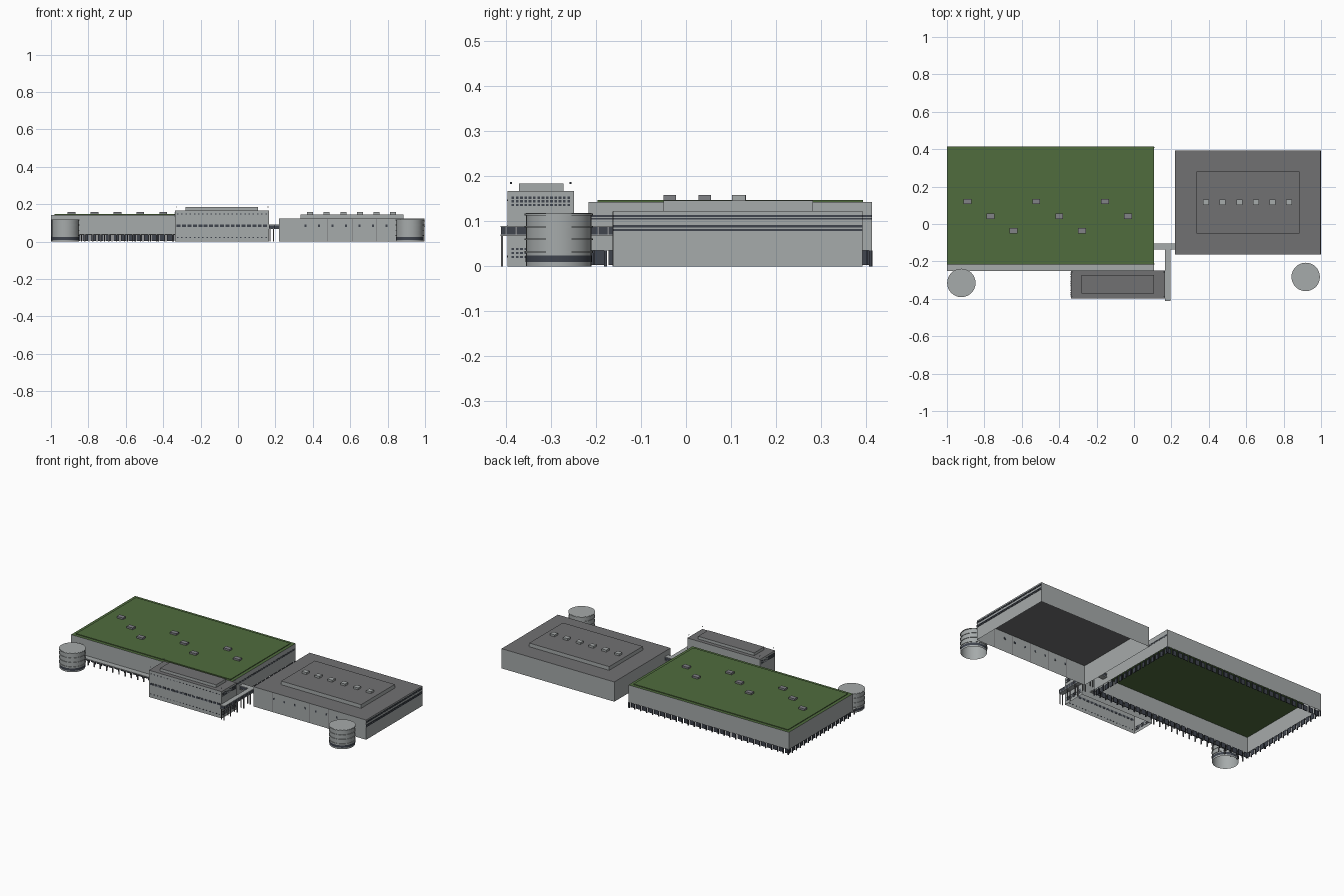
import bpy, bmesh
from mathutils import Vector

if "Cube" in bpy.data.objects:
    bpy.data.objects.remove(bpy.data.objects["Cube"])


def material(name, r, g, b):
    m = bpy.data.materials.new(name)
    m.use_nodes = True
    m.diffuse_color = (r, g, b, 1)
    m.node_tree.nodes["Principled BSDF"].inputs["Base Color"].default_value = (r, g, b, 1)
    return m


WALL = material("light grey wall", 0.38, 0.405, 0.405)
ROOF = material("dark grey roof", 0.165, 0.165, 0.17)
GREEN = material("green roof", 0.08, 0.15, 0.048)
GLASS = material("dark glass", 0.05, 0.058, 0.075)
STEEL = material("mid grey skylight", 0.22, 0.225, 0.24)


def finish(name, bm, *mats):
    mesh = bpy.data.meshes.new(name)
    bm.normal_update()
    bm.to_mesh(mesh)
    bm.free()
    for m in mats:
        mesh.materials.append(m)
    ob = bpy.data.objects.new(name, mesh)
    bpy.context.collection.objects.link(ob)
    return ob


def add_box(bm, lo, hi):
    lo, hi = Vector(lo), Vector(hi)
    verts = bmesh.ops.create_cube(bm, size=1)["verts"]
    for v in verts:
        v.co = Vector(((lo + hi) / 2)[i] + v.co[i] * (hi - lo)[i] for i in range(3))


def boxes(name, mat, items):
    bm = bmesh.new()
    for lo, hi in items:
        add_box(bm, lo, hi)
    return finish(name, bm, mat)


def shell(name, lo, hi, side, top):
    """Box with an open underside and its own roof colour."""
    bm = bmesh.new()
    add_box(bm, lo, hi)
    bm.normal_update()
    bmesh.ops.delete(bm, geom=[f for f in bm.faces if f.normal.z < -0.5], context="FACES_ONLY")
    for f in bm.faces:
        f.material_index = int(f.normal.z > 0.5)
    return finish(name, bm, side, top)


def centred(x, y, w, d, z0, z1):
    return (x - w / 2, y - d / 2, z0), (x + w / 2, y + d / 2, z1)


def spread(a, b, n):
    return [a + (b - a) * i / (n - 1) for i in range(n)]


# West hall: walls raised over a glazed base, planted roof
X0, X1, Y0, Y1 = -1.0, 0.107, -0.217, 0.414
BASE = 0.035
shell("west_hall", (X0, Y0, BASE), (X1, Y1, 0.143), WALL, GREEN)
shell("west_roof_planting", (X0 + 0.02, Y0 + 0.02, 0.143), (X1 - 0.02, Y1 - 0.02, 0.147), GREEN, GREEN)

panes, posts = [], []
for x in spread(X0 + 0.02, X1 - 0.02, 27):
    for y, s in ((Y0, 1), (Y1, -1)):
        panes.append(centred(x, y + s * 0.012, 0.03, 0.003, 0.003, BASE))
        posts.append(centred(x + 0.02, y + s * 0.004, 0.006, 0.006, 0, BASE))
for y in spread(Y0 + 0.02, Y1 - 0.02, 16):
    for x, s in ((X0, 1), (X1, -1)):
        panes.append(centred(x + s * 0.012, y, 0.003, 0.03, 0.003, BASE))
        posts.append(centred(x + s * 0.004, y + 0.018, 0.006, 0.006, 0, BASE))
boxes("west_base_windows", GLASS, panes)
boxes("west_base_columns", GLASS, posts)

# Front canopy of the west hall
boxes("front_canopy", WALL, [((X0, -0.252, BASE), (X1, Y0, BASE + 0.005))])
boxes("canopy_columns", STEEL,
      [centred(x, -0.247, 0.006, 0.006, 0, BASE) for x in spread(X0 + 0.01, -0.35, 16)])

# West skylights, in a staggered run of three rows
boxes("west_skylights", STEEL,
      [centred(-0.89 + 0.1225 * i, 0.12 - 0.078 * (i % 3), 0.042, 0.028, 0.147, 0.158)
       for i in range(8)])

# East hall with raised roof
shell("east_hall", (0.22, -0.162, 0), (0.998, 0.393, 0.123), WALL, ROOF)
shell("east_raised_roof", (0.333, -0.05, 0.123), (0.885, 0.282, 0.146), WALL, ROOF)
boxes("east_skylights", WALL,
      [centred(x, 0.117, 0.032, 0.03, 0.146, 0.158) for x in spread(0.385, 0.83, 6)])
boxes("east_front_windows", GLASS,
      [centred(x, -0.162, 0.011, 0.003, 0.078, 0.09) for x in spread(0.36, 0.795, 7)])
boxes("east_panel_joints", ROOF,
      [centred(x, -0.162, 0.002, 0.002, 0, 0.122) for x in spread(0.35, 0.87, 5)])

# Side window bands
bands = [(0.078, 0.083), (0.086, 0.092), (0.104, 0.107), (0.110, 0.114)]
boxes("east_side_bands", GLASS, [((0.997, -0.162, a), (1.0, 0.393, b)) for a, b in bands])
boxes("west_side_bands", GLASS, [((X1 - 0.001, Y0, a), (X1 + 0.001, Y1, b)) for a, b in bands[2:]])

# Office block with raised roof
OX0, OX1, OY0, OY1 = -0.337, 0.165, -0.397, -0.249
shell("office_block", (OX0, OY0, 0), (OX1, OY1, 0.167), WALL, ROOF)
shell("office_raised_roof", (-0.28, -0.371, 0.167), (0.108, -0.273, 0.184), WALL, ROOF)
panes = []
for x in spread(OX0 + 0.02, OX1 - 0.02, 17):
    panes.append(centred(x, OY0, 0.021, 0.003, 0.079, 0.091))
for x in spread(OX0 + 0.015, OX1 - 0.015, 22):
    for z in (0.02, 0.145):
        panes.append(centred(x, OY0, 0.008, 0.003, z, z + 0.004))
for y in spread(OY0 + 0.012, OY1 - 0.012, 14):
    for x in (OX0, OX1):
        for z in (0.018, 0.027, 0.036, 0.134, 0.142, 0.15):
            panes.append(centred(x, y, 0.003, 0.006, z, z + 0.005))
boxes("office_windows", GLASS, panes)
boxes("office_roof_markers", GLASS,
      [centred(x, y, 0.004, 0.004, 0.183, 0.187) for x in (-0.33, 0.16) for y in (-0.389, -0.257)])

# Round towers with ring ledges and a dark base band
def cylinder(bm, x, y, r, z0, z1, cap=True):
    ring = bmesh.ops.create_cone(bm, cap_ends=cap, segments=32, radius1=r, radius2=r, depth=z1 - z0)
    bmesh.ops.translate(bm, verts=ring["verts"], vec=(x, y, (z0 + z1) / 2))


for side, cx, cy in (("west", -0.923, -0.315), ("east", 0.918, -0.283)):
    bm = bmesh.new()
    cylinder(bm, cx, cy, 0.073, 0, 0.118)
    bm.normal_update()
    bmesh.ops.delete(bm, geom=[f for f in bm.faces if f.normal.z < -0.5], context="FACES_ONLY")
    parts = [finish(side + "_tower", bm, WALL)]
    bm = bmesh.new()
    for z in (0.03, 0.058, 0.086, 0.113):
        cylinder(bm, cx, cy, 0.076, z, z + 0.004)
    # keep only the outer faces so the tower stays hollow
    bm.normal_update()
    for v in [f for f in bm.faces if abs(f.normal.z) > 0.5]:
        inner = bmesh.ops.inset_region(bm, faces=[v], thickness=0.003)
        bm.faces.remove(v)
    parts.append(finish(side + "_tower_rings", bm, WALL))
    bm = bmesh.new()
    cylinder(bm, cx, cy, 0.0738, 0.009, 0.024, cap=False)
    parts.append(finish(side + "_tower_base_band", bm, GLASS))
    for ob in parts:
        bpy.ops.object.select_all(action="DESELECT")
        ob.select_set(True)
        bpy.context.view_layer.objects.active = ob
        bpy.ops.object.shade_smooth_by_angle()

# Elevated walkway: link between halls and arm running forward
link = ((X1, -0.137, 0), (0.22, -0.105, 0))
arm = ((0.166, -0.413, 0), (0.196, -0.137, 0))


def walkway(name, mat, z0, z1, inset):
    boxes(name, mat, [((a[0] + inset, a[1] + inset, z0), (b[0] - inset, b[1] - inset, z1))
                      for a, b in (link, arm)])


walkway("walkway_floor", WALL, 0.067, 0.071, 0)
walkway("walkway_glazing", GLASS, 0.071, 0.087, 0.001)
walkway("walkway_roof", WALL, 0.087, 0.09, 0)
boxes("walkway_mullions", STEEL,
      [centred(x, y, 0.002, 0.003, 0.071, 0.087)
       for x in (0.167, 0.195) for y in spread(-0.4, -0.15, 12)])
boxes("walkway_legs", ROOF,
      [centred(x, y, 0.005, 0.005, 0, 0.067)
       for x in (0.172, 0.19) for y in spread(-0.409, -0.15, 5)])
